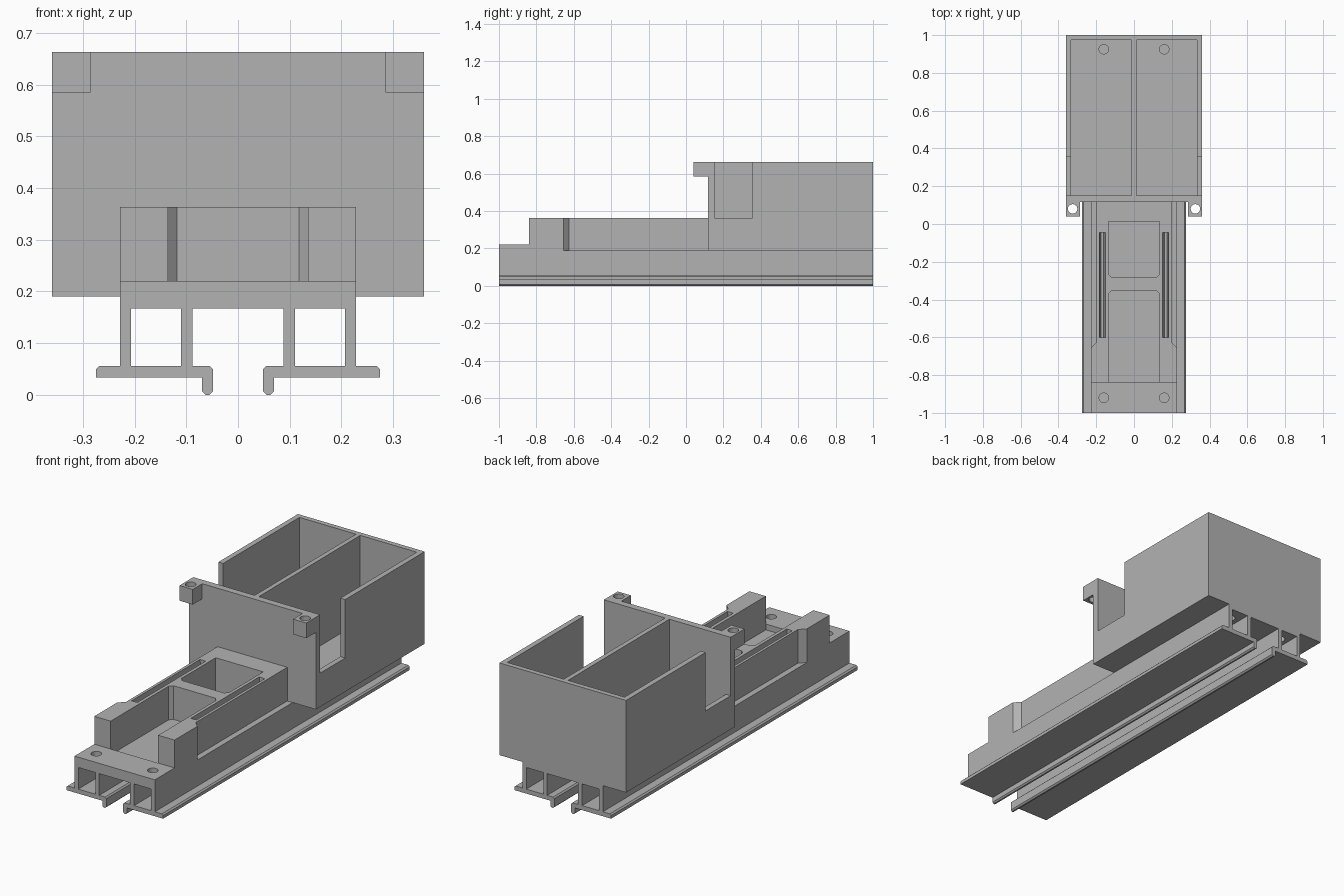
import bpy
import bmesh
from mathutils import Vector

cube = bpy.data.objects.get("Cube")
if cube:
    bpy.data.objects.remove(cube, do_unlink=True)

grey = bpy.data.materials.new("plain grey")
grey.use_nodes = True
colour = (0.45, 0.45, 0.45, 1)
grey.diffuse_color = colour
grey.node_tree.nodes["Principled BSDF"].inputs["Base Color"].default_value = colour


def prism(name, outline, axis, start, end):
    """Extrude an outline: (x, z) along y, or (x, y) along z."""
    place = (lambda a, b: (a, start, b)) if axis == "y" else (lambda a, b: (a, b, start))
    shift = Vector((0, end - start, 0) if axis == "y" else (0, 0, end - start))
    bm = bmesh.new()
    face = bm.faces.new([bm.verts.new(place(a, b)) for a, b in outline])
    top = bmesh.ops.extrude_face_region(bm, geom=[face])["geom"]
    bmesh.ops.translate(bm, vec=shift, verts=[v for v in top if isinstance(v, bmesh.types.BMVert)])
    bmesh.ops.recalc_face_normals(bm, faces=bm.faces)
    mesh = bpy.data.meshes.new(name)
    bm.to_mesh(mesh)
    bm.free()
    mesh.materials.append(grey)
    obj = bpy.data.objects.new(name, mesh)
    bpy.context.collection.objects.link(obj)
    return obj


def box(name, x0, x1, y0, y1, z0, z1):
    return prism(name, [(x0, y0), (x1, y0), (x1, y1), (x0, y1)], "z", z0, z1)


def cylinder(name, x, y, z0, z1, radius=0.025):
    bpy.ops.mesh.primitive_cylinder_add(vertices=32, radius=radius, depth=z1 - z0,
                                        location=(x, y, (z0 + z1) / 2))
    obj = bpy.context.object
    obj.name = name
    obj.data.materials.append(grey)
    return obj


def cut(target, cutter, keep=False):
    mod = target.modifiers.new("cut", "BOOLEAN")
    mod.operation = "DIFFERENCE"
    mod.solver = "EXACT"
    mod.object = cutter
    bpy.context.view_layer.objects.active = target
    bpy.ops.object.modifier_apply(modifier=mod.name)
    if not keep:
        bpy.data.objects.remove(cutter, do_unlink=True)


def mirrored(half):
    return half + [(-a, b) for a, b in reversed(half)]


# Rail with hooked flanges, running the full length
rail = prism("rail", mirrored([
    (0.228, 0.19), (0.228, 0.056), (0.268, 0.056), (0.275, 0.049), (0.275, 0.033),
    (0.07, 0.033), (0.07, 0.007), (0.063, 0), (0.055, 0), (0.048, 0.007),
    (0.048, 0.049), (0.055, 0.056), (0.088, 0.056), (0.088, 0.167),
]), "y", -1, 1)

# Front pad
pad = box("front_pad", -0.228, 0.228, -1, -0.84, 0.19, 0.22)

# Upper body, narrowing behind its chamfered front corners
body = prism("upper_body", mirrored([
    (0.228, -0.84), (0.228, -0.655), (0.198, -0.625), (0.198, 0.117),
]), "z", 0.19, 0.363)
cut(body, prism("front_pocket", mirrored([
    (0.135, -0.9), (0.135, -0.37), (0.118, -0.353),
]), "z", 0.1, 0.5))
cut(body, prism("rear_pocket", mirrored([
    (0.118, -0.283), (0.135, -0.266), (0.135, 0.012),
]), "z", 0.1, 0.5))

# Twin-bay box with open-topped side notches
bay_box = box("bay_box", -0.36, 0.36, 0.117, 1, 0.19, 0.663)

for side, label in ((1, "left"), (-1, "right")):
    # Channel through the rail
    cut(rail, box("channel", *sorted((side * 0.11, side * 0.207)), -1.1, 1.1, 0.056, 0.167))
    # Tapered slot in the body's top
    x = side * 0.168
    cut(body, prism("slot", [(x - 0.016, 0.364), (x + 0.016, 0.364),
                             (x + 0.006, 0.25), (x - 0.006, 0.25)], "y", -0.6, -0.045))
    # Bay and side notch
    cut(bay_box, box("bay", *sorted((side * 0.012, side * 0.333)), 0.152, 0.974, 0.22, 0.8))
    cut(bay_box, box("notch", *sorted((side * 0.3, side * 0.4)), 0.152, 0.355, 0.363, 0.8))
    # Screw holes at both ends
    for y, holder in ((-0.92, pad), (0.925, bay_box)):
        hole = cylinder("screw_hole", side * 0.16, y, 0.12, 0.3)
        cut(rail, hole, keep=True)
        cut(holder, hole)
    # Drilled tab at the box's top front corner
    tab = box(label + "_tab", *sorted((side * 0.285, side * 0.36)), 0.04, 0.117, 0.585, 0.663)
    cut(tab, cylinder("tab_hole", side * 0.325, 0.08, 0.5, 0.8))
